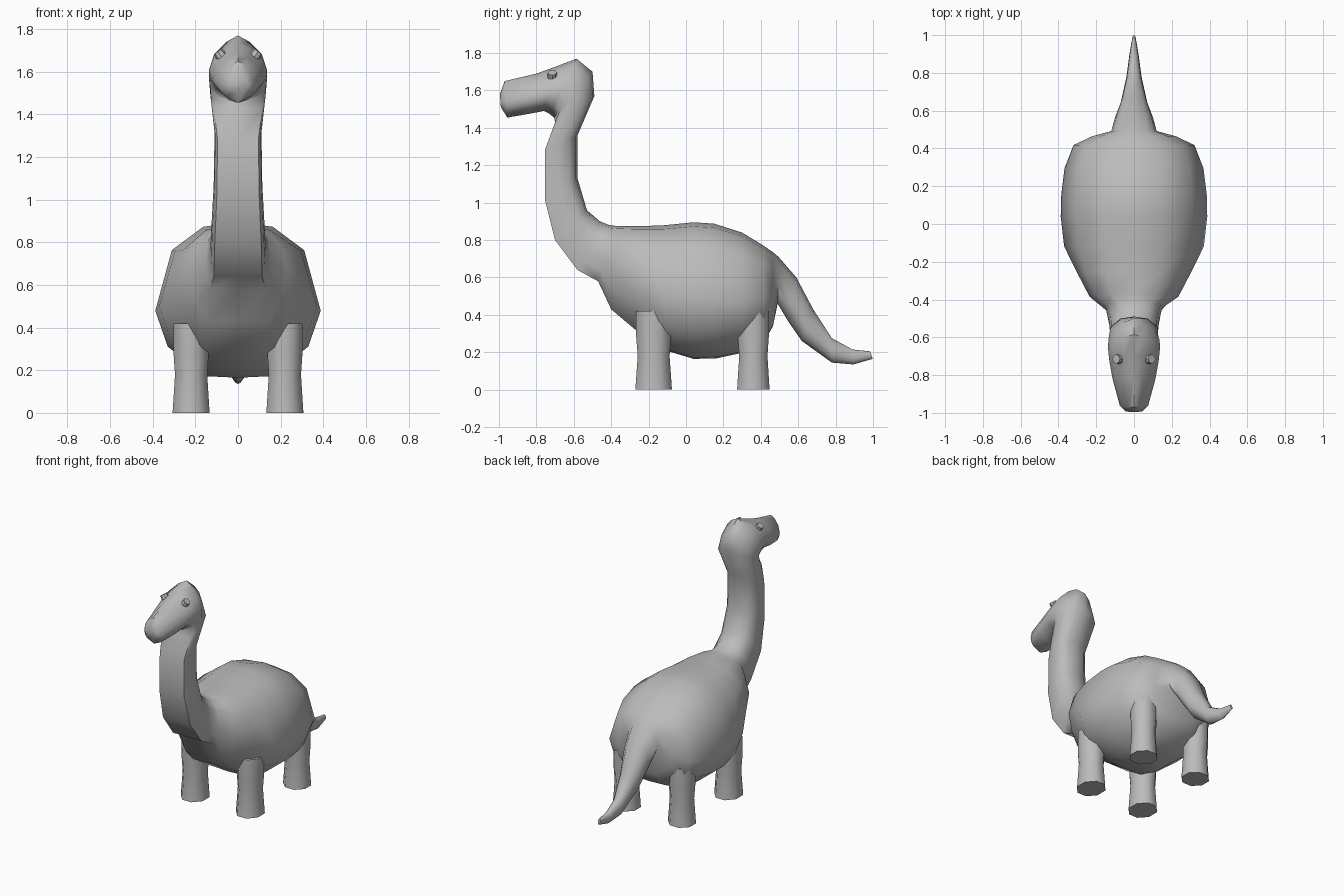
import bpy, bmesh, math
from mathutils import Vector, Matrix

cube = bpy.data.objects.get("Cube")
if cube:
    bpy.data.objects.remove(cube, do_unlink=True)

grey = bpy.data.materials.new("plain grey")
grey.use_nodes = True
colour = (0.5, 0.5, 0.5, 1.0)
grey.diffuse_color = colour
grey.node_tree.nodes["Principled BSDF"].inputs["Base Color"].default_value = colour


def finish(name, bm, angle=50):
    bmesh.ops.recalc_face_normals(bm, faces=bm.faces)
    mesh = bpy.data.meshes.new(name)
    bm.to_mesh(mesh)
    bm.free()
    mesh.materials.append(grey)
    obj = bpy.data.objects.new(name, mesh)
    bpy.context.collection.objects.link(obj)
    bpy.ops.object.select_all(action="DESELECT")
    bpy.context.view_layer.objects.active = obj
    obj.select_set(True)
    bpy.ops.object.shade_smooth_by_angle(angle=math.radians(angle))
    return obj


def skin(bm, rings):
    """Join closed rings of points into a capped tube."""
    loops = [[bm.verts.new(p) for p in ring] for ring in rings]
    n = len(loops[0])
    for a, b in zip(loops, loops[1:]):
        for i in range(n):
            j = (i + 1) % n
            bm.faces.new((a[i], a[j], b[j], b[i]))
    bm.faces.new(loops[0])
    bm.faces.new(loops[-1])


# Half cross-sections: (fraction of half width, fraction from back to belly)
HEAD = [(0, 0), (.4, .1), (.82, .3), (1, .55), (.95, .72), (.75, .86), (0, 1)]
NECK = [(0, 0), (.55, .05), (.95, .25), (1, .55), (.97, .8), (.87, 1), (0, 1)]
CHEST = [(0, 0), (.5, .03), (.86, .2), (1, .5), (.85, .76), (.58, 1), (0, 1)]
BODY = [(0, 0), (.42, .03), (.8, .18), (1, .57), (.85, .8), (.4, .99), (0, 1)]
TAIL = [(0, 0), (.6, .07), (.9, .3), (1, .6), (.8, .8), (.4, .93), (0, 1)]


def section(shape, ty, tz, by, bz, w):
    top, bottom = Vector((0, ty, tz)), Vector((0, by, bz))
    half = [(x * w, top.lerp(bottom, t)) for x, t in shape]
    right = [(x, p.y, p.z) for x, p in half]
    left = [(-x, p.y, p.z) for x, p in reversed(half[1:-1])]
    return right + left


# Body from snout to tail tip: shape, upper y z, lower y z, half width
stations = [
    (HEAD, -.995, 1.58, -.99, 1.51, .045),
    (HEAD, -.97, 1.65, -.955, 1.455, .075),
    (HEAD, -.80, 1.69, -.84, 1.475, .113),
    (HEAD, -.69, 1.73, -.76, 1.49, .13),
    (HEAD, -.585, 1.77, -.73, 1.475, .137),
    (HEAD, -.50, 1.70, -.705, 1.455, .136),
    (NECK, -.49, 1.57, -.70, 1.43, .13),
    (NECK, -.58, 1.36, -.755, 1.28, .11),
    (NECK, -.58, 1.13, -.755, 1.02, .114),
    (NECK, -.53, .96, -.70, .80, .125),
    (NECK, -.46, .90, -.58, .64, .13),
    (NECK, -.41, .88, -.47, .58, .15),
    (CHEST, -.37, .875, -.40, .43, .235),
    (CHEST, -.25, .875, -.27, .32, .30),
    (BODY, -.13, .878, -.11, .21, .37),
    (BODY, .04, .895, .04, .165, .388),
    (BODY, .15, .888, .16, .167, .385),
    (BODY, .30, .84, .29, .195, .368),
    (BODY, .415, .77, .42, .26, .32),
    (BODY, .465, .735, .465, .34, .22),
    (TAIL, .495, .71, .49, .46, .12),
    (TAIL, .59, .60, .55, .36, .10),
    (TAIL, .68, .43, .62, .26, .07),
    (TAIL, .78, .275, .78, .145, .04),
    (TAIL, .89, .215, .895, .135, .025),
    (TAIL, .985, .205, .998, .165, .008),
]
bm = bmesh.new()
skin(bm, [section(*s) for s in stations])
finish("body_neck_head_and_tail", bm)


# Four legs, flared at the foot and at the hip
def leg(name, x, y, ry):
    bm = bmesh.new()
    rings = []
    for z, k in ((0, 1), (.18, .87), (.28, .95), (.42, .95)):
        rings.append([(x + .094 * k * math.cos(a), y + ry * k * math.sin(a), z)
                      for a in (math.tau * (i + .5) / 8 for i in range(8))])
    skin(bm, rings)
    finish(name, bm)


# Eyes: short studs leaning outward
def eye(name, side):
    bm = bmesh.new()
    tilt = Matrix.Rotation(side * math.radians(35), 4, "Y")
    place = Matrix.Translation((side * .08, -.715, 1.675)) @ tilt
    bmesh.ops.create_cone(bm, cap_ends=True, segments=8, radius1=.028,
                          radius2=.024, depth=.05, matrix=place)
    finish(name, bm, 40)


for label, side in (("left", 1), ("right", -1)):
    leg("front_leg_" + label, side * .22, -.173, .106)
    leg("back_leg_" + label, side * .22, .36, .094)
    eye("eye_" + label, side)
